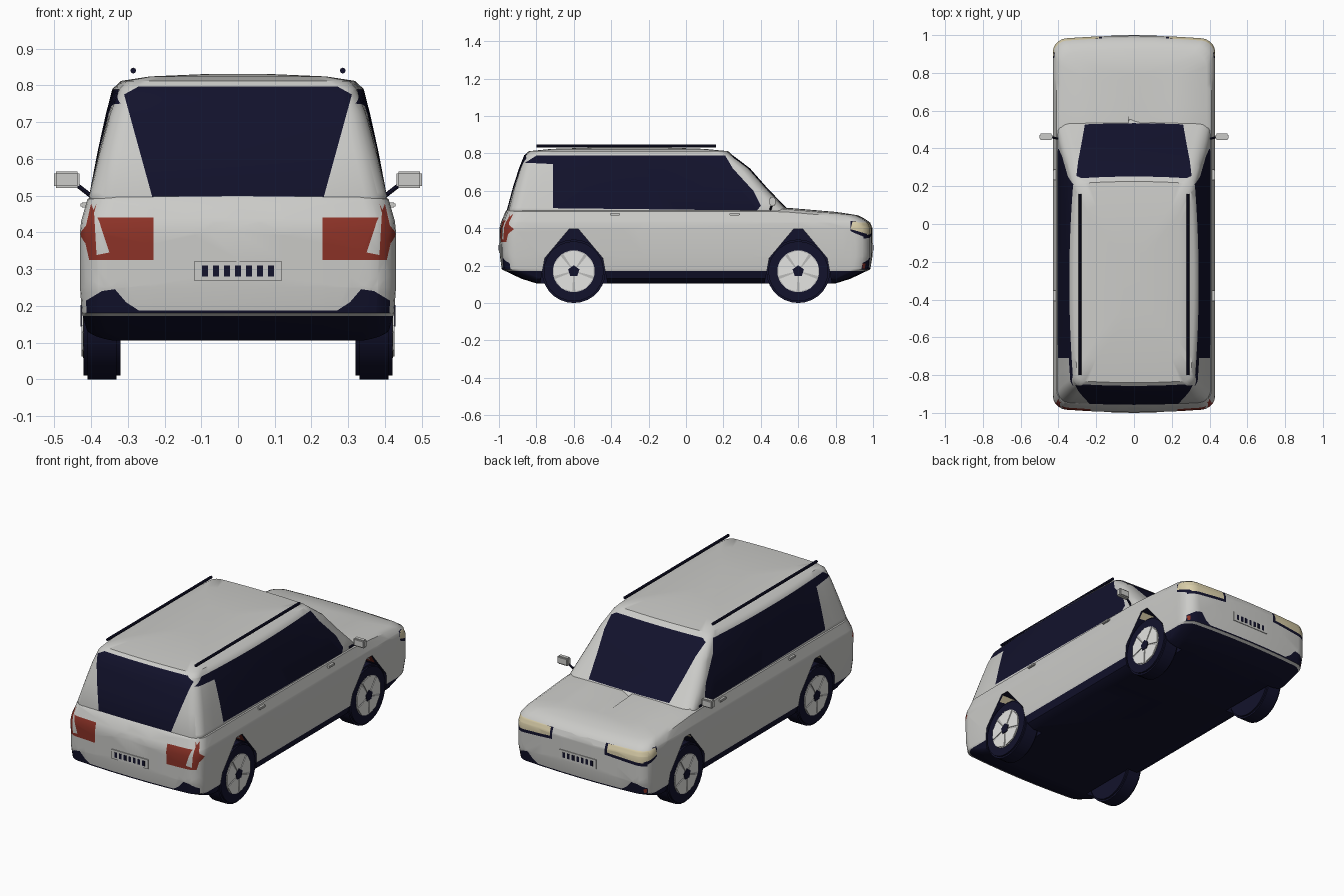
import bpy, bmesh, math
from mathutils import Vector, Matrix

if bpy.data.objects.get("Cube"):
    bpy.data.objects.remove(bpy.data.objects["Cube"])


def material(name, rgb):
    m = bpy.data.materials.new(name)
    m.use_nodes = True
    m.diffuse_color = (*rgb, 1)
    m.node_tree.nodes["Principled BSDF"].inputs["Base Color"].default_value = (*rgb, 1)
    return m


MATS = [material("body_paint", (.6, .6, .58)), material("dark_trim", (.006, .006, .025)),
        material("tail_red", (.26, .032, .02)), material("lamp_cream", (.7, .62, .4)),
        material("rim_white", (.78, .78, .76)), material("rim_grey", (.5, .5, .49))]
PAINT, DARK, RED, CREAM, WHITE, GREY = range(6)


def finish(bm, name, mat=PAINT, angle=35):
    me = bpy.data.meshes.new(name)
    bmesh.ops.recalc_face_normals(bm, faces=bm.faces)
    bm.to_mesh(me)
    bm.free()
    for m in MATS:
        me.materials.append(m)
    for p in me.polygons:
        p.material_index = mat
    ob = bpy.data.objects.new(name, me)
    bpy.context.collection.objects.link(ob)
    smooth(ob, angle)
    return ob


def smooth(ob, angle=35):
    bpy.ops.object.select_all(action='DESELECT')
    ob.select_set(True)
    bpy.context.view_layer.objects.active = ob
    bpy.ops.object.shade_smooth_by_angle(angle=math.radians(angle))


def box(name, centre, size, mat=PAINT, bevel=0):
    bm = bmesh.new()
    bmesh.ops.create_cube(bm, size=1, matrix=Matrix.Translation(centre) @ Matrix.Diagonal((*size, 1)))
    if bevel:
        bmesh.ops.bevel(bm, geom=bm.edges[:], offset=bevel, segments=2, affect='EDGES')
    return finish(bm, name, mat)


def rod(name, a, b, radius, mat, sides=8, bevel=0):
    a, b = Vector(a), Vector(b)
    turn = (b - a).to_track_quat('Z', 'Y').to_matrix().to_4x4()
    bm = bmesh.new()
    bmesh.ops.create_cone(bm, cap_ends=True, segments=sides, radius1=radius, radius2=radius,
                          depth=(b - a).length, matrix=Matrix.Translation((a + b) / 2) @ turn)
    if bevel:
        rims = [e for e in bm.edges if any(len(f.verts) > 4 for f in e.link_faces)]
        bmesh.ops.bevel(bm, geom=rims, offset=bevel, segments=2, affect='EDGES')
    return finish(bm, name, mat)


def prism(name, outline, x0, x1, mat):
    bm = bmesh.new()
    face = bm.faces.new([bm.verts.new((x0, y, z)) for y, z in outline])
    new = bmesh.ops.extrude_face_region(bm, geom=[face])["geom"]
    bmesh.ops.translate(bm, vec=(x1 - x0, 0, 0), verts=[v for v in new if isinstance(v, bmesh.types.BMVert)])
    return finish(bm, name, mat)


def ring(z, y0, y1, hw, r, bow=.02, barrel=0):
    """Rounded rectangle, bowed at the ends; z is a number or a function of y."""
    cy, hl, pts = (y0 + y1) / 2, (y1 - y0) / 2, []
    arcs = []
    for i, (sx, sy) in enumerate([(1, 1), (-1, 1), (-1, -1), (1, -1)]):
        angles = [math.pi / 2 * (i + k / 5) for k in range(6)]
        arcs.append([Vector((sx * (hw - r) + r * math.cos(a), sy * (hl - r) + r * math.sin(a))) for a in angles])
    for i, arc in enumerate(arcs):
        n = 16 if i % 2 else 6
        pts += arc + [arc[-1].lerp(arcs[(i + 1) % 4][0], k / n) for k in range(1, n)]
    out = []
    for x, y in pts:
        y *= 1 - bow * (x / hw) ** 2
        x *= 1 - barrel * (y / hl) ** 2
        out.append((x, cy + y, z(cy + y) if callable(z) else z))
    return out


def loft(name, rings):
    bm = bmesh.new()
    rows = [[bm.verts.new(p) for p in r] for r in rings]
    for a, b in zip(rows, rows[1:]):
        for i in range(len(a)):
            j = (i + 1) % len(a)
            bm.faces.new((a[i], a[j], b[j], b[i]))
    bm.faces.new(rows[0])
    bm.faces.new(rows[-1])
    return finish(bm, name)


def inside(p, poly):
    hit = False
    for (x1, y1), (x2, y2) in zip(poly, poly[1:] + poly[:1]):
        if (y1 > p[1]) != (y2 > p[1]) and p[0] < (x2 - x1) * (p[1] - y1) / (y2 - y1) + x1:
            hit = not hit
    return hit


def paint(ob, facing, poly, mat, limit=.6):
    """Cut the outline into faces turned to the given direction and colour what lies inside."""
    facing = Vector(facing)
    u = 1 if facing.x else 0
    bm = bmesh.new()
    bm.from_mesh(ob.data)
    for (u1, z1), (u2, z2) in zip(poly, poly[1:] + poly[:1]):
        faces = [f for f in bm.faces if f.normal.dot(facing) > limit]
        geom = faces + list({e for f in faces for e in f.edges}) + list({v for f in faces for v in f.verts})
        co, no = Vector((0, 0, z1)), Vector((0, 0, u2 - u1))
        co[u], no[u] = u1, z1 - z2
        bmesh.ops.bisect_plane(bm, geom=geom, plane_co=co, plane_no=no.normalized(), dist=1e-5)
        bm.normal_update()
    for f in bm.faces:
        c = f.calc_center_median()
        if f.normal.dot(facing) > limit and inside((c[u], c.z), poly):
            f.material_index = mat
    bm.to_mesh(ob.data)
    bm.free()


def flip(poly, s):
    return [(a * s, b) for a, b in poly]


# Lower body with bonnet
def hood(y):
    return .505 - .037 * max(0, min(1.2, (y - .5) / .43))


lower = loft("lower_body", [
    ring(.105, -.80, .80, .37, .06), ring(.13, -.88, .88, .41, .07),
    ring(.18, -.985, .985, .425, .07), ring(.25, -.995, .997, .43, .07),
    ring(.40, -.997, .997, .43, .07), ring(.43, -.99, .985, .427, .07),
    ring(lambda y: hood(y) - .015, -.965, .955, .41, .07),
    ring(hood, -.95, .92, .385, .07), ring(lambda y: hood(y) + .006, -.85, .84, .22, .07),
    ring(lambda y: hood(y) + .008, -.8, .8, .03, .02)])

# Wheel arches cut through the sides
ARCH = [(-.19, .05), (-.155, .24), (-.025, .395), (.025, .395), (.155, .24), (.19, .05)]
for s in (1, -1):
    for y in (-.6, .6):
        cutter = prism("arch_cutter", [(y + a, z) for a, z in ARCH], s * .31, s * .5, DARK)
        cutter.hide_render = True
        mod = lower.modifiers.new("arch", 'BOOLEAN')
        mod.operation, mod.solver, mod.object = 'DIFFERENCE', 'EXACT', cutter
        bpy.context.view_layer.objects.active = lower
        bpy.ops.object.modifier_apply(modifier="arch")
        bpy.data.objects.remove(cutter)

# Dark sill and underside
bm = bmesh.new()
bm.from_mesh(lower.data)
bmesh.ops.bisect_plane(bm, geom=bm.verts[:] + bm.edges[:] + bm.faces[:], dist=1e-5,
                       plane_co=(0, 0, .172), plane_no=(0, 0, 1))
for f in bm.faces:
    if f.calc_center_median().z < .172:
        f.material_index = DARK
bm.to_mesh(lower.data)
bm.free()

# Bumpers and lamps
BUMPER = [(0, .16), (.42, .16), (.42, .21), (.37, .24), (.335, .245), (.305, .21), (.27, .187), (0, .187)]
TAIL = [(.23, .325), (.405, .325), (.42, .39), (.40, .478), (.385, .44), (.23, .44)]
TAIL_GAP = [(.35, .345), (.385, .338), (.392, .46), (.378, .43)]
TAIL_SIDE = [(-1, .33), (-.92, .395), (-.95, .42), (-.94, .48), (-1, .47)]
HEAD = [(.17, .365), (.42, .345), (.42, .445), (.17, .437)]
HEAD_GLASS = [(.185, .38), (.42, .363), (.42, .438), (.185, .428)]
HEAD_SIDE = [(.88, .385), (.90, .375), (1, .335), (1, .442), (.88, .438)]
HEAD_SIDE_GLASS = [(.88, .395), (1, .36), (1, .435), (.89, .435)]
REFLECTOR = [(.945, .185), (.985, .185), (.985, .21), (.945, .21)]
for s in (1, -1):
    for end in (-1, 1):
        paint(lower, (0, end, 0), flip(BUMPER, s), DARK)
    paint(lower, (0, -1, 0), flip(TAIL, s), RED)
    paint(lower, (0, -1, 0), flip(TAIL_GAP, s), PAINT)
    paint(lower, (s, 0, 0), TAIL_SIDE, RED)
    paint(lower, (0, 1, 0), flip(HEAD, s), DARK)
    paint(lower, (0, 1, 0), flip(HEAD_GLASS, s), CREAM)
    paint(lower, (s, 0, 0), HEAD_SIDE, DARK)
    paint(lower, (s, 0, 0), HEAD_SIDE_GLASS, CREAM)
    paint(lower, (s, 0, 0), REFLECTOR, RED)
smooth(lower)

# Cabin with windows
cabin = loft("cabin", [
    ring(.47, -.955, .58, .40, .06), ring(.50, -.957, .545, .405, .06),
    ring(.62, -.925, .43, .382, .06, .02, .02), ring(.72, -.893, .342, .36, .05, .02, .04),
    ring(.79, -.865, .25, .342, .04, .02, .07), ring(.812, -.84, .225, .318, .04, .02, .06),
    ring(.824, -.72, .10, .24, .04), ring(.831, -.5, -.1, .08, .04)])
SIDE_GLASS = [(-.71, .507), (.38, .495), (.40, .52), (.36, .60), (.25, .72), (.21, .788),
              (-.80, .788), (-.86, .75), (-.71, .743)]
REAR_GLASS = [(-.23, .484), (.23, .484), (.31, .775), (.27, .797), (-.27, .797), (-.31, .775)]
WINDSCREEN = [(-.26, .512), (.26, .512), (.305, .775), (.28, .789), (-.28, .789), (-.305, .775)]
paint(cabin, (0, -1, 0), REAR_GLASS, DARK)
paint(cabin, (0, 1, 0), WINDSCREEN, DARK, .45)
for s in (1, -1):
    paint(cabin, (s, 0, 0), SIDE_GLASS, DARK)
smooth(cabin)

# Number plates with plain blocks
for end, label in ((-1, "rear"), (1, "front")):
    box(label + "_plate", (0, end * .996, .295), (.236, .008, .054))
    for i in range(7):
        box(label + "_plate_block", ((i - 3) * .03, end * .998, .295), (.016, .007, .03), DARK)

for s, side in ((1, "left"), (-1, "right")):
    # Roof rails, mirrors and door handles
    rod(side + "_roof_rail", (s * .285, -.80, .84), (s * .285, .16, .84), .008, DARK)
    box(side + "_mirror", (s * .466, .462, .543), (.07, .032, .046), PAINT, .006)
    rod(side + "_mirror_arm", (s * .395, .45, .495), (s * .44, .46, .53), .006, DARK)
    for y in (-.38, .26):
        box(side + "_door_handle", (s * .417, y, .474), (.022, .055, .014), PAINT, .003)
    # Wheels
    for y in (-.6, .6):
        hub = Vector((s * .42, y, .17))
        out = Vector((s, 0, 0))
        rod("tyre", hub - out * .1, hub, .17, DARK, 28, .01)
        rod("rim", hub - out * .02, hub + out * .002, .112, GREY, 28)
        for k in range(5):
            a = math.tau * k / 5 + math.pi / 2
            wedge = [(r * math.cos(a + d), r * math.sin(a + d))
                     for r, d in ((.025, -.5), (.108, -.55), (.112, 0), (.108, .55), (.025, .5))]
            prism("spoke", [(y + p, .17 + q) for p, q in wedge], s * .415, s * .426, WHITE)
        rod("hub_cap", hub, hub + out * .009, .032, DARK, 5)
